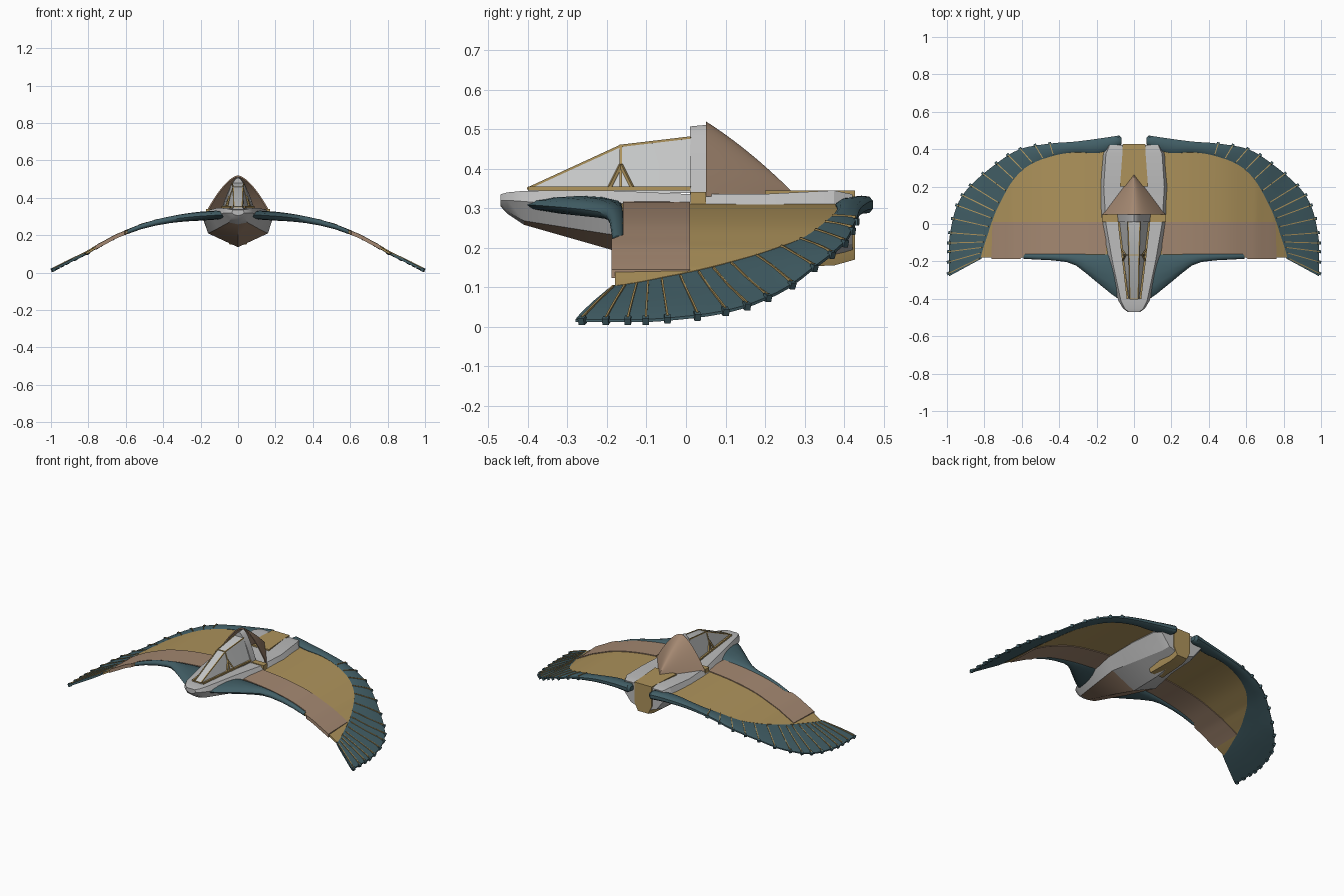
import bpy, bmesh, math
from mathutils import Vector

if "Cube" in bpy.data.objects:
    bpy.data.objects.remove(bpy.data.objects["Cube"])


def mat(name, r, g, b):
    m = bpy.data.materials.new(name)
    m.diffuse_color = (r, g, b, 1)
    m.use_nodes = True
    m.node_tree.nodes["Principled BSDF"].inputs["Base Color"].default_value = m.diffuse_color
    return m


GREY = mat("hull grey", .50, .50, .50)
GLASS = mat("canopy pale grey", .56, .57, .57)
TEAL = mat("dark teal", .055, .115, .135)
TAN = mat("tan", .42, .29, .105)
BROWN = mat("dusty brown", .37, .245, .165)


def finish(bm, name, mats, mirror=False, angle=30):
    bmesh.ops.recalc_face_normals(bm, faces=bm.faces)
    me = bpy.data.meshes.new(name)
    bm.to_mesh(me)
    bm.free()
    for m in mats:
        me.materials.append(m)
    ob = bpy.data.objects.new(name, me)
    bpy.context.collection.objects.link(ob)
    if mirror:
        ob.modifiers.new("Mirror", 'MIRROR').use_mirror_merge = False
    bpy.ops.object.select_all(action='DESELECT')
    ob.select_set(True)
    bpy.context.view_layer.objects.active = ob
    bpy.ops.object.shade_smooth_by_angle(angle=math.radians(angle))
    return ob


def loft_into(bm, sections):
    rings = [[bm.verts.new(p) for p in s] for s in sections]
    n = len(rings[0])
    for a, b in zip(rings, rings[1:]):
        for i in range(n):
            j = (i + 1) % n
            bm.faces.new((a[i], a[j], b[j], b[i]))
    bm.faces.new(rings[0])
    bm.faces.new(rings[-1])


def loft(name, sections, m, mirror=False, angle=30):
    bm = bmesh.new()
    loft_into(bm, sections)
    return finish(bm, name, [m], mirror, angle)


def bar_into(bm, a, b, w, h):
    # square bar from a to b
    a, b = Vector(a), Vector(b)
    d = (b - a).normalized()
    s = d.cross(Vector((0, 0, 1)))
    s = s.normalized() if s.length > .01 else Vector((1, 0, 0))
    u = s.cross(d)
    off = [s * w + u * h, -s * w + u * h, -s * w - u * h, s * w - u * h]
    loft_into(bm, [[a + o for o in off], [b + o for o in off]])


def box(name, x0, x1, y0, y1, z0, z1, m):
    return loft(name, [[(x0, y, z0), (x1, y, z0), (x1, y, z1), (x0, y, z1)]
                       for y in (y0, y1)], m)


def catmull(pts, t):
    i = min(int(t), len(pts) - 2)
    f = t - i
    p1, p2 = Vector(pts[i]), Vector(pts[i + 1])
    p0 = Vector(pts[i - 1]) if i else 2 * p1 - p2
    p3 = Vector(pts[i + 2]) if i + 2 < len(pts) else 2 * p2 - p1
    return .5 * (2 * p1 + (p2 - p0) * f + (2 * p0 - 5 * p1 + 4 * p2 - p3) * f * f
                 + (3 * p1 - p0 - 3 * p2 + p3) * f ** 3)


# Droop of the wing: height from span position
DROOP = [(0, .31), (.1, .308), (.2, .302), (.35, .285), (.5, .252), (.65, .195),
         (.74, .146), (.82, .098), (.9, .060), (1.0, .010)]


def wz(x):
    for i in range(len(DROOP) - 1):
        x0, x1 = DROOP[i][0], DROOP[i + 1][0]
        if x <= x1 or i == len(DROOP) - 2:
            return catmull(DROOP, i + min((x - x0) / (x1 - x0), .9999)).y


# Feather band: inner and outer outline in plan
INNER = [(.08, .415), (.19, .38), (.315, .383), (.43, .365), (.54, .32), (.64, .23),
         (.715, .10), (.75, .02), (.78, -.07), (.80, -.13), (.815, -.185)]
OUTER = [(.08, .473), (.2, .455), (.32, .44), (.45, .43), (.61, .40), (.74, .32),
         (.88, .20), (.95, .09), (.985, -.06), (.99, -.16), (.99, -.28)]


def on_band(t, f, dz=0):
    p = catmull(INNER, t).lerp(catmull(OUTER, t), f)
    return Vector((p.x, p.y, wz(p.x) + dz))


def thick(t):
    return .008 + .015 * max(0, 1 - t / 4.5)


secs = []
for k in range(-1, 41):
    t = max(k, 0) / 4
    h = thick(t)
    prof = [(0, .5), (.15, .9), (.5, 1), (.85, .9), (1, .45)]
    up = [on_band(t, f, h * v) for f, v in prof]
    dn = [on_band(t, f, -h * v) for f, v in reversed(prof)]
    ring = up + dn
    if k < 0:                                   # rounded root end
        c = sum(ring, Vector()) / len(ring)
        ring = [c + (p - c) * .6 - Vector((.014, 0, 0)) for p in ring]
    secs.append(ring)
loft("feather_band", secs, TEAL, True, 40)

# Feather divider strips and their end blocks
bm, bm2 = bmesh.new(), bmesh.new()
for k in range(15):
    t = 3 + k * .49
    h = thick(t)
    for i in range(5):
        f0, f1 = .08 + i * .184, .08 + (i + 1) * .184
        bar_into(bm, on_band(t, f0, h), on_band(t, f1, h), .0025, .003)
    q = on_band(t, 1)
    bar_into(bm2, on_band(t, .95), q + (q - on_band(t, .95)).normalized() * .007, .008, .009)
finish(bm, "feather_dividers", [TAN], True)
finish(bm2, "feather_end_blocks", [TEAL], True)


def slab(x, y0, y1, h, dz=0):
    z = wz(x) + dz
    return [(x, y0, z + h), (x, y1, z + h), (x, y1, z - h), (x, y0, z - h)]


# Main wing skin
secs = [slab(.12, -.178, .40, .006)]
for k in range(4, 41):
    p = catmull(INNER, k / 4)
    secs.append(slab(p.x + .004, -.180, max(p.y + .008, -.176), .006))
loft("wing_skin", secs, TAN, True)

# Raised brown flap along the front of the wing
secs = []
for k in range(25):
    x = .15 + .61 * k / 24
    s = slab(x, -.160 if x < .59 else -.188, .01, .011)
    secs.append([(px - (.03 * (py + .1) if k == 24 else 0), py, pz) for px, py, pz in s])
loft("wing_flap", secs, BROWN, True)

# Teal leading edge fairing
secs = []
for x, yf, h in [(.07, -.41, .020), (.12, -.375, .024), (.20, -.31, .024), (.26, -.26, .022),
                 (.31, -.222, .02), (.36, -.203, .018), (.44, -.194, .016), (.52, -.19, .014),
                 (.59, -.186, .012)]:
    yc, r = (yf - .158) / 2, (-.158 - yf) / 2
    secs.append([(x, yc + r * math.cos(a), wz(x) + h * math.sin(a))
                 for a in [math.tau * i / 12 for i in range(12)]])
loft("leading_edge_fairing", secs, TEAL, True, 40)

# Hull: y, top half width, top z, half width, mid z, low half width, low z, keel z
HULL = [(-.47, .028, .335, .034, .32, .02, .31, .305), (-.452, .05, .34, .058, .32, .035, .292, .286),
        (-.41, .07, .344, .084, .317, .05, .268, .258), (-.20, .115, .345, .142, .30, .11, .235, .198),
        (0, .15, .336, .186, .29, .160, .21, .136), (.2, .162, .336, .188, .29, .12, .21, .14),
        (.375, .15, .345, .172, .29, .10, .2, .167), (.422, .13, .335, .145, .28, .09, .21, .178)]
bm = bmesh.new()
secs = []
for y, wt, zt, w, zm, wl, zl, zb in HULL:
    half = [(wt, zt), (w, zm), (wl, zl)]
    secs.append([(x, y, z) for x, z in half] + [(0, y, zb)]
                + [(-x, y, z) for x, z in reversed(half)])
loft_into(bm, secs)
bmesh.ops.recalc_face_normals(bm, faces=bm.faces)
for f in bm.faces:                              # brown belly at the front
    c = f.calc_center_median()
    if -.42 < c.y < 0 and f.normal.z < -.2 and abs(c.x) < .09 and c.z < .25:
        f.material_index = 1
finish(bm, "hull", [GREY, BROWN], angle=25)

# Tan tail block and the cross strip behind the cockpit
loft("tail_block", [[(-w, y, .345), (w, y, .345), (w, y, .22), (w * .6, y, zb), (-w * .6, y, zb),
                     (-w, y, .22)] for y, w, zb in ((.2, .075, .15), (.375, .062, .155), (.428, .06, .17))], TAN)
box("cross_strip", -.17, .17, .012, .05, .30, .341, TAN)

# Canopy glass
CAN = [(-.40, .034, .022, .350), (-.165, .062, .026, .458), (.012, .082, .032, .479)]
loft("canopy_glass", [[(b, y, .338), (tp, y, z), (-tp, y, z), (-b, y, .338)]
                      for y, b, tp, z in CAN], GLASS)

# Canopy frame
bm = bmesh.new()
for s in (-1, 1):
    for (y0, b0, t0, z0), (y1, b1, t1, z1) in zip(CAN, CAN[1:]):
        bar_into(bm, (s * t0, y0, z0), (s * t1, y1, z1), .003, .003)
        bar_into(bm, (s * b0, y0, .35), (s * b1, y1, .35), .005, .005)
    y, b, tp, z = CAN[1]
    bar_into(bm, (s * b, y, .345), (s * tp, y, z), .003, .003)
    for dy in (-.03, .03):
        bar_into(bm, (s * (b + dy * .1), y + dy, .35), (s * .045, y, .41), .004, .004)
for y, b, tp, z in CAN[:2]:
    bar_into(bm, (-tp, y, z), (tp, y, z), .003, .003)
finish(bm, "canopy_frame", [TAN])


def arch(y, w, h, z0, n=20):
    us = [-1 + 2 * i / n for i in range(n + 1)]
    return [(w * u, y, z0 + h * (1 - abs(u) ** 1.6)) for u in us]


# Cockpit rear bulkhead
loft("cockpit_bulkhead", [arch(.01, .088, .173, .334), arch(.052, .09, .177, .334)], GREY)

# Hollow pointed hood behind the cockpit
secs = []
for k in range(13):
    t = k / 12
    y, w, h = .05 + .215 * t, .165 * (1 - t) ** .95 + .003, .19 * (1 - .72 * t - .2 * t * t)
    secs.append(arch(y, w, h, .33) + arch(y, w * .95, h * .96, .33)[::-1])
loft("hood", secs, BROWN, angle=40)
